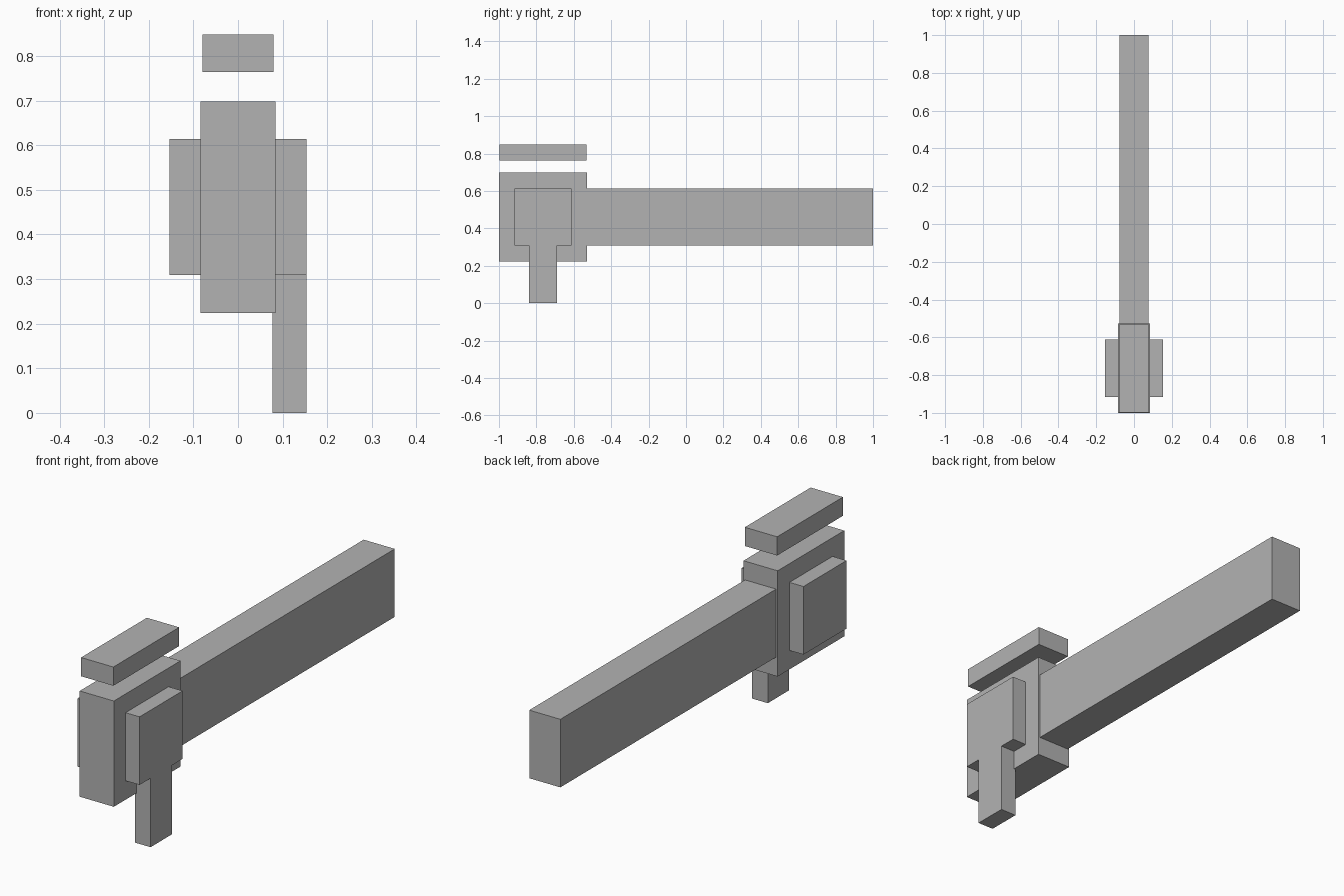
import bpy
import bmesh

# Remove the default object
cube = bpy.data.objects.get("Cube")
if cube:
    bpy.data.objects.remove(cube, do_unlink=True)

# Single plain grey
grey = bpy.data.materials.new("plain_grey")
grey.use_nodes = True
colour = (0.45, 0.45, 0.45, 1)
grey.diffuse_color = colour
grey.node_tree.nodes["Principled BSDF"].inputs["Base Color"].default_value = colour


def add_object(name, bm):
    bmesh.ops.recalc_face_normals(bm, faces=bm.faces)
    mesh = bpy.data.meshes.new(name)
    bm.to_mesh(mesh)
    bm.free()
    mesh.materials.append(grey)
    obj = bpy.data.objects.new(name, mesh)
    bpy.context.collection.objects.link(obj)
    return obj


def slab(name, outline, x0, x1):
    """Extrude a (y, z) outline sideways from x0 to x1."""
    bm = bmesh.new()
    face = bm.faces.new([bm.verts.new((x0, y, z)) for y, z in outline])
    result = bmesh.ops.extrude_face_region(bm, geom=[face])
    verts = [g for g in result["geom"] if isinstance(g, bmesh.types.BMVert)]
    bmesh.ops.translate(bm, verts=verts, vec=(x1 - x0, 0, 0))
    return add_object(name, bm)


def rect(y0, y1, z0, z1):
    return [(y0, z0), (y1, z0), (y1, z1), (y0, z1)]


IN, OUT = 0.077, 0.154       # side plate inner and outer faces
LOW, HIGH = 0.309, 0.614     # shared height of beam and plates
BACK, FRONT = -0.612, -0.917  # plate depth

# Head block, long beam and floating top bar
slab("head_block", rect(-1.0, -0.528, 0.224, 0.698), -0.0845, 0.0845)
slab("long_beam", rect(BACK, 1.0, LOW, HIGH), -IN, IN)
slab("top_bar", rect(-0.997, -0.531, 0.764, 0.848), -0.08, 0.08)

# Plain plate on one side, plate with hanging stem on the other
slab("right_plate", rect(FRONT, BACK, LOW, HIGH), -OUT, -IN)
stem_front, stem_back = -0.839, -0.689
slab("left_plate_with_stem", [
    (FRONT, LOW), (stem_front, LOW), (stem_front, 0), (stem_back, 0),
    (stem_back, LOW), (BACK, LOW), (BACK, HIGH), (FRONT, HIGH),
], IN, OUT)
